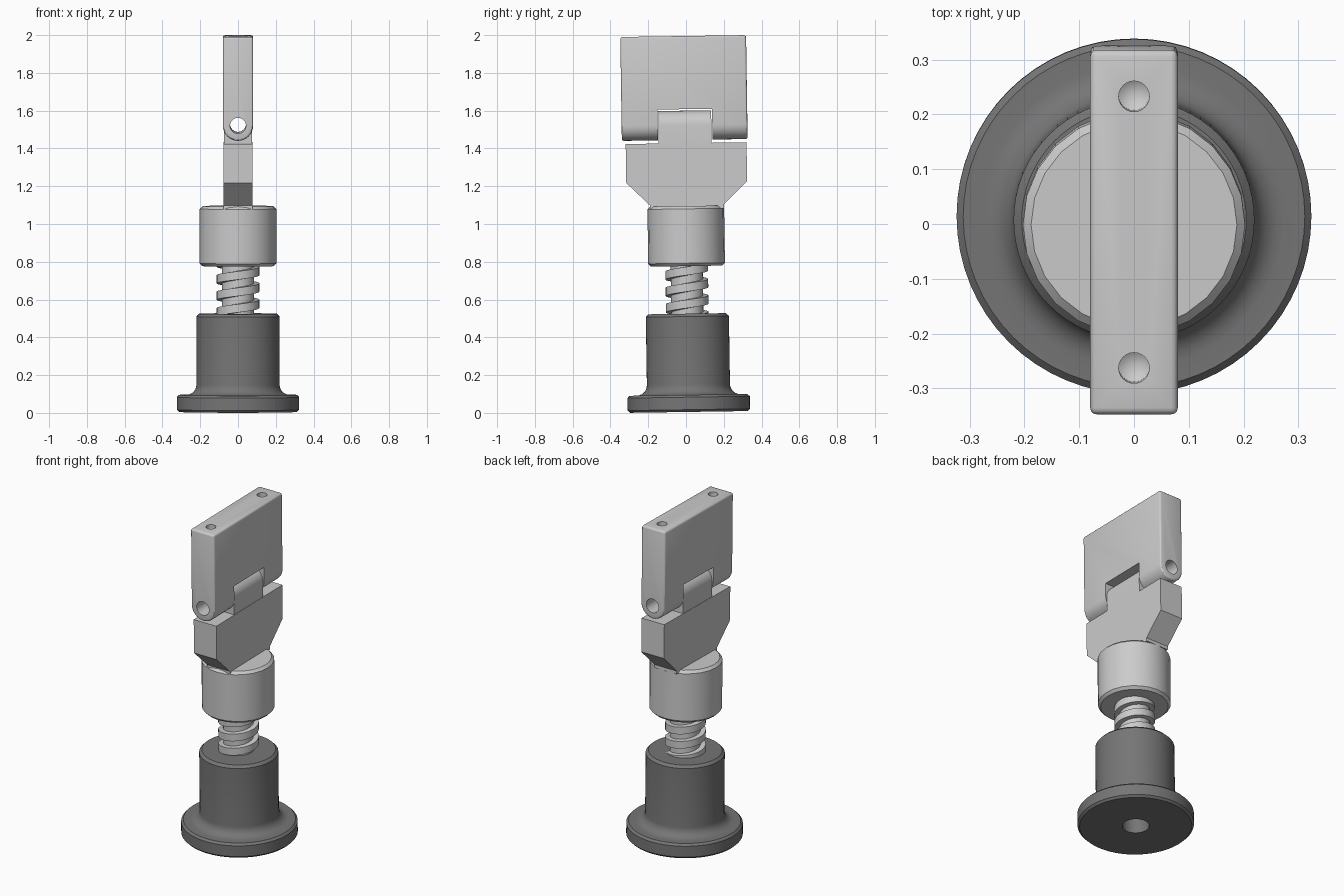
import bpy, bmesh
from math import sin, cos, pi, radians
from mathutils import Matrix, Vector

if "Cube" in bpy.data.objects:
    bpy.data.objects.remove(bpy.data.objects["Cube"])

# The whole assembly leans very slightly about x
LEAN = Matrix.Translation((0, 0, 1)) @ Matrix.Rotation(0.015, 4, 'X') @ Matrix.Translation((0, 0, -1))


def make(name, verts, faces):
    me = bpy.data.meshes.new(name)
    me.from_pydata(verts, [], faces)
    bm = bmesh.new()
    bm.from_mesh(me)
    bmesh.ops.remove_doubles(bm, verts=bm.verts, dist=1e-5)
    bmesh.ops.recalc_face_normals(bm, faces=bm.faces)
    bm.to_mesh(me)
    bm.free()
    ob = bpy.data.objects.new(name, me)
    bpy.context.collection.objects.link(ob)
    return ob


def lathe(name, profile, n, centre=(0, 0)):
    """Closed solid of revolution; profile starts and ends on the axis."""
    verts, faces, m = [], [], len(profile)
    for i in range(n):
        a = 2 * pi * i / n
        verts += [(centre[0] + r * cos(a), centre[1] + r * sin(a), z) for r, z in profile]
    for i in range(n):
        j = (i + 1) % n
        faces += [(i * m + k, j * m + k, j * m + k + 1, i * m + k + 1) for k in range(m - 1)]
    return make(name, verts, faces)


def prism(name, pts, lo, hi, axis):
    """Extrude a (horizontal, z) outline along axis x or y."""
    place = (lambda u, w, d: (u, d, w)) if axis == 'Y' else (lambda u, w, d: (d, u, w))
    n = len(pts)
    verts = [place(u, w, lo) for u, w in pts] + [place(u, w, hi) for u, w in pts]
    faces = [tuple(range(n)), tuple(range(n, 2 * n))]
    faces += [(i, (i + 1) % n, n + (i + 1) % n, n + i) for i in range(n)]
    return make(name, verts, faces)


def arc(r, z, start, n=16):
    return [(r * cos(start + pi * i / n), z + r * sin(start + pi * i / n)) for i in range(n + 1)]


def apply_mods(ob):
    dg = bpy.context.evaluated_depsgraph_get()
    me = bpy.data.meshes.new_from_object(ob.evaluated_get(dg))
    ob.modifiers.clear()
    ob.data = me


def boolean(ob, other, op='DIFFERENCE'):
    mod = ob.modifiers.new('bool', 'BOOLEAN')
    mod.operation, mod.object, mod.solver = op, other, 'EXACT'
    apply_mods(ob)
    bpy.data.objects.remove(other)


def bevel(ob, width, segments=3):
    mod = ob.modifiers.new('bevel', 'BEVEL')
    mod.width, mod.segments, mod.limit_method, mod.angle_limit = width, segments, 'ANGLE', radians(40)
    apply_mods(ob)


def pin_hole():
    return prism('pin_cutter', [(0.042 * cos(2 * pi * i / 32), 1.525 + 0.042 * sin(2 * pi * i / 32))
                                for i in range(32)], -0.5, 0.5, 'Y')


# Foot: flanged base, filleted into a sleeve, with a bore underneath
fillet = [(0.275 - 0.055 * sin(t * pi / 12), 0.15 - 0.055 * cos(t * pi / 12)) for t in range(7)]
foot = lathe('foot', [(0, 0.30), (0.075, 0.30), (0.075, 0.005), (0.312, 0.005), (0.324, 0.017),
                      (0.324, 0.083), (0.312, 0.095)] + fillet +
             [(0.22, 0.51), (0.205, 0.525), (0, 0.525)], 64)
dark = bpy.data.materials.new('dark_rubber')
dark.diffuse_color = (0.18, 0.18, 0.18, 1)
dark.use_nodes = True
dark.node_tree.nodes["Principled BSDF"].inputs["Base Color"].default_value = dark.diffuse_color
foot.data.materials.append(dark)

# Threaded rod: core plus a square helical thread
core = lathe('rod_core', [(0, 0.48), (0.085, 0.48), (0.085, 0.82), (0, 0.82)], 32)
PITCH, Z0, Z1, STEPS = 0.087, 0.49, 0.81, 32
count = int((Z1 - Z0) / PITCH * STEPS)
verts, faces = [], []
for i in range(count + 1):
    a, z = 2 * pi * i / STEPS, Z0 + PITCH * i / STEPS
    for r, dz in ((0.075, -0.024), (0.113, -0.022), (0.113, 0.022), (0.075, 0.024)):
        verts.append((r * cos(a), r * sin(a), z + dz))
for i in range(count):
    for k in range(4):
        l = (k + 1) % 4
        faces.append((4 * i + k, 4 * i + l, 4 * i + 4 + l, 4 * i + 4 + k))
faces += [(0, 1, 2, 3), tuple(4 * count + k for k in range(4))]
thread = make('rod_thread', verts, faces)

# Collar above the rod
collar = lathe('collar', [(0, 0.777), (0.188, 0.777), (0.203, 0.792), (0.203, 1.08),
                          (0.188, 1.095), (0, 1.095)], 24)

# Lower hinge half: flared plate with a rounded central tab
half = [(0.195, 1.08), (0.195, 1.10), (0.32, 1.222), (0.32, 1.428)]
outline = half + [(-y, z) for y, z in reversed(half)]
lower_hinge = prism('lower_hinge', [(y + 0.007, z) for y, z in outline], -0.077, 0.077, 'X')
tab = prism('tab', [(-0.075, 1.38), (0.075, 1.38)] + arc(0.075, 1.525, 0), -0.138, 0.142, 'Y')
boolean(lower_hinge, tab, 'UNION')
boolean(lower_hinge, pin_hole())

# Upper hinge half: block with a rounded foot, slot, pin hole and two drilled holes
upper_hinge = prism('upper_hinge', arc(0.08, 1.525, pi) + [(0.08, 1.995), (-0.08, 1.995)],
                    -0.333, 0.333, 'Y')
bevel(upper_hinge, 0.012)
boolean(upper_hinge, prism('slot_cutter', [(-0.142, 1.3), (0.147, 1.3), (0.147, 1.608), (-0.142, 1.608)],
                           -0.2, 0.2, 'X'))
boolean(upper_hinge, pin_hole())
for y in (-0.248, 0.248):
    boolean(upper_hinge, lathe('drill_cutter', [(0, 1.80), (0.028, 1.82), (0.028, 2.1), (0, 2.1)], 24, (0, y)))

# Lean everything and shade smooth with sharp edges kept
bpy.ops.object.select_all(action='DESELECT')
for ob in (foot, core, thread, collar, lower_hinge, upper_hinge):
    ob.data.transform(LEAN)
    ob.select_set(True)
bpy.context.view_layer.objects.active = foot
bpy.ops.object.shade_smooth_by_angle(angle=radians(30))
